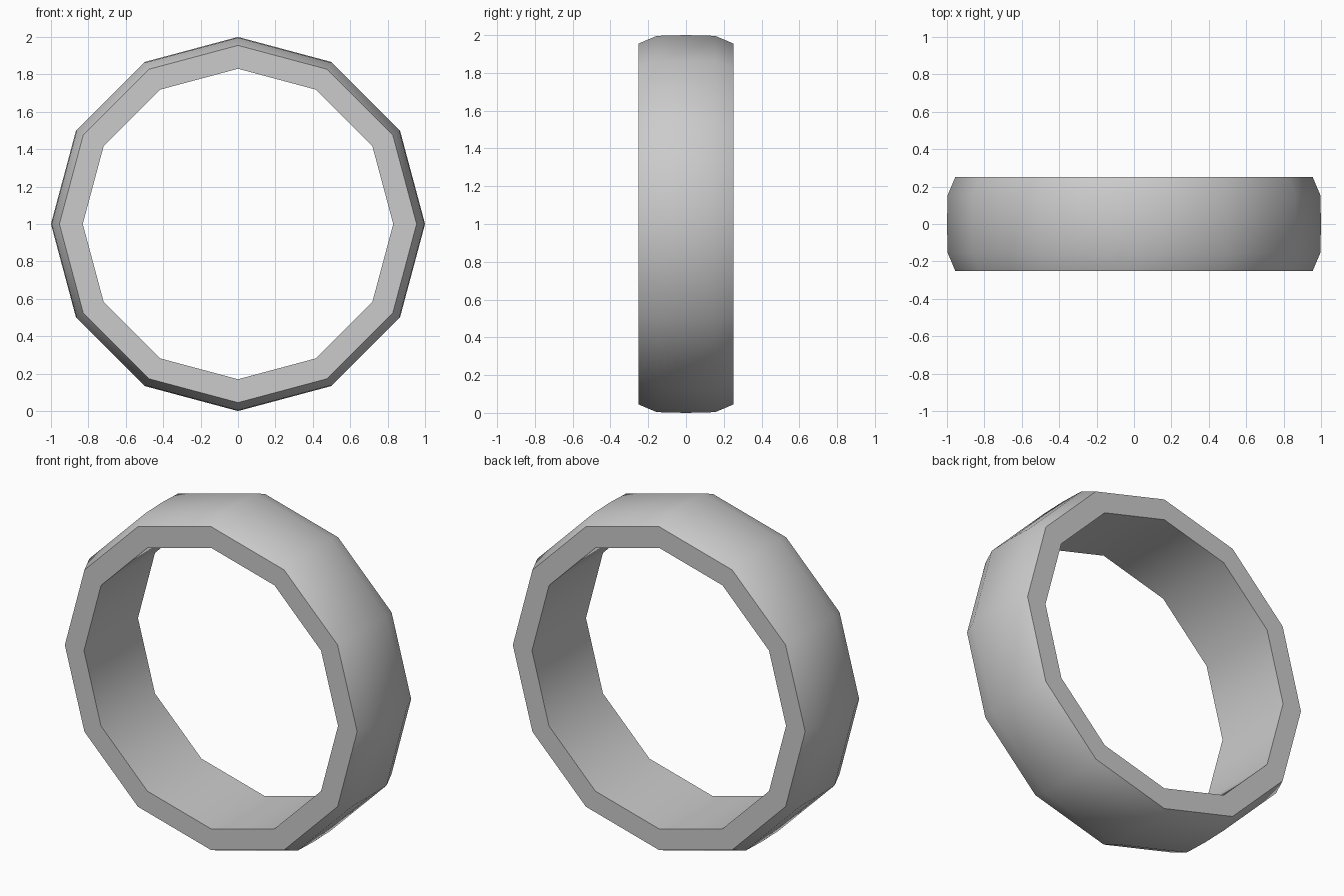
import bpy, bmesh
from math import radians
from mathutils import Vector, Matrix

if "Cube" in bpy.data.objects:
    bpy.data.objects.remove(bpy.data.objects["Cube"])

SIDES = 12

# Ring cross-section as (radius, depth): flat inner wall, bevelled and slightly crowned tread
profile = [(0.83, -0.252), (0.955, -0.252), (0.996, -0.155), (1.0, 0.0),
           (0.996, 0.155), (0.955, 0.252), (0.83, 0.252)]

# Sweep the closed section around the y axis
bm = bmesh.new()
rings = []
for i in range(SIDES):
    turn = Matrix.Rotation(radians(360 / SIDES * i), 3, 'Y')
    rings.append([bm.verts.new(turn @ Vector((r, y, 0)) + Vector((0, 0, 1)))
                  for r, y in profile])
n = len(profile)
for i in range(SIDES):
    a, b = rings[i], rings[(i + 1) % SIDES]
    for j in range(n):
        k = (j + 1) % n
        bm.faces.new((a[j], a[k], b[k], b[j]))
bmesh.ops.recalc_face_normals(bm, faces=bm.faces)

mesh = bpy.data.meshes.new("ring")
bm.to_mesh(mesh)
bm.free()
ring = bpy.data.objects.new("ring", mesh)
bpy.context.collection.objects.link(ring)

# Smooth around the ring, sharp at the side faces
bpy.context.view_layer.objects.active = ring
ring.select_set(True)
bpy.ops.object.shade_smooth_by_angle(angle=radians(40))
